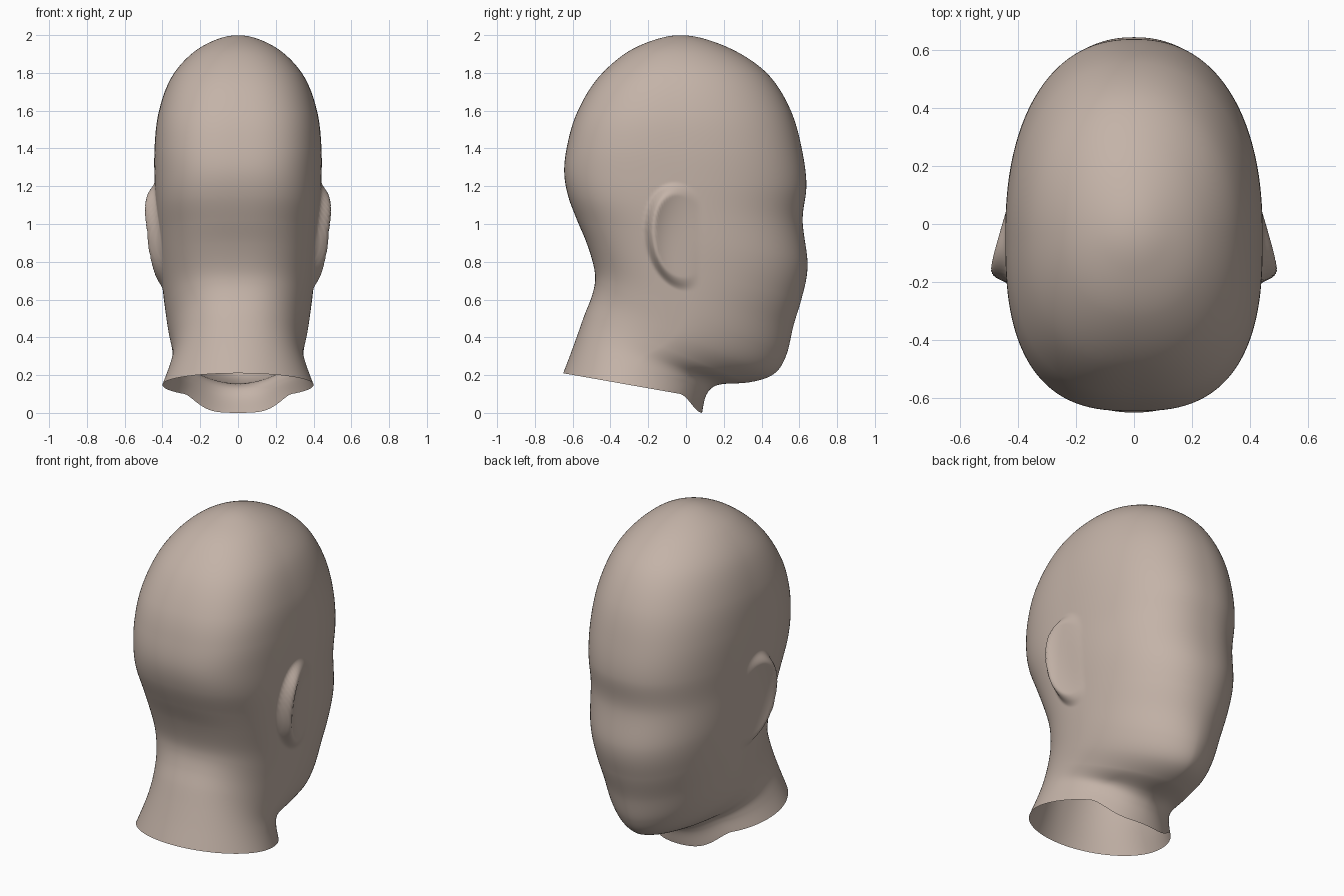
import bpy, bmesh, math

if "Cube" in bpy.data.objects:
    bpy.data.objects.remove(bpy.data.objects["Cube"])

# Key rings, neck rim to crown: back y, back z, front y, front z, half width, back and front squareness
KEYS = [
    (-.65, .21, .085, .0, .40, 2.0, 2.0),
    (-.608, .32, .105, .10, .365, 2.1, 1.9),
    (-.572, .42, .165, .153, .345, 2.2, 1.75),
    (-.537, .52, .33, .158, .35, 2.3, 1.65),
    (-.50, .61, .47, .20, .365, 2.4, 1.7),
    (-.48, .69, .535, .305, .38, 2.5, 1.8),
    (-.485, .77, .567, .46, .395, 2.5, 1.95),
    (-.525, .90, .612, .60, .41, 2.6, 2.1),
    (-.577, 1.02, .65, .78, .425, 2.6, 2.2),
    (-.627, 1.15, .612, 1.02, .437, 2.7, 2.3),
    (-.648, 1.28, .642, 1.20, .443, 2.7, 2.3),
    (-.63, 1.42, .615, 1.40, .443, 2.7, 2.3),
    (-.585, 1.58, .56, 1.60, .424, 2.6, 2.2),
    (-.48, 1.765, .45, 1.785, .36, 2.4, 2.1),
    (-.32, 1.91, .29, 1.905, .245, 2.2, 2.0),
    (-.16, 1.98, .11, 1.98, .115, 2.0, 2.0),
    (-.03, 2.003, -.03, 2.003, 0, 2.0, 2.0),
]
SEG, SUB, WIDEST = 256, 22, .47

# Extra end rings: continue the neck, and mirror the crown
first = tuple(2*a - b for a, b in zip(KEYS[0], KEYS[1]))
yb, zb, yf, zf, w, pb, pf = KEYS[-2]
ALL = [first] + KEYS + [(yf, zf, yb, zb, -w, pf, pb)]


# Average of an interpolating and a smoothing spline
def spline(a, b, c, d, t):
    cat = .5*(2*b + (c - a)*t + (2*a - 5*b + 4*c - d)*t*t + (3*b - a - 3*c + d)*t**3)
    bsp = ((1 - t)**3*a + (3*t**3 - 6*t*t + 4)*b + (-3*t**3 + 3*t*t + 3*t + 1)*c + t**3*d)/6
    return .5*(cat + bsp)


def key_at(s):
    i = min(int(s), len(KEYS) - 2)
    return [spline(*v, s - i) for v in zip(*ALL[i:i + 4])]


def smooth(lo, hi, v):
    t = max(0, min(1, (v - lo)/(hi - lo)))
    return t*t*(3 - 2*t)


# Outward swell of the ear: a dish that rises to a rim at the back and blends in at the front
def ear(y, z):
    yc = -.03 - .09*(z - .93)
    r = math.hypot((y - yc)/.165, (z - .935)/.255)
    mask = 1 - smooth(.84, 1.14, r)
    rise = max(0, min(1, (.07 - y)/.23))**1.2
    return .075*mask*rise*(.4 + .6*min(1, r*r))


def ring(s):
    yb, zb, yf, zf, w, pb, pf = key_at(s)
    bow = .08*max(0, 1 - s/3)**1.5
    pts = []
    for k in range(SEG):
        a = 2*math.pi*k/SEG
        c, sn = math.cos(a), math.sin(a)
        p = pf if c > 0 else pb
        n = (abs(c)**p + abs(sn)**p)**(1/p)
        c, sn = c/n, sn/n
        u = WIDEST + c*((1 - WIDEST) if c > 0 else WIDEST)
        x, y = w*sn, yb + (yf - yb)*u
        z = zb + (zf - zb)*u + bow*u*(1 - smooth(.84, .99, u))
        if abs(x) > .2:
            x += math.copysign(ear(y, z), x)
        pts.append((x, y, z))
    return pts


# Head and neck skin, open at the neck rim
bm = bmesh.new()
count = (len(KEYS) - 1)*SUB
rings = [[bm.verts.new(p) for p in ring(i/SUB)] for i in range(count + 1)]
for lo, hi in zip(rings, rings[1:]):
    for k in range(SEG):
        j = (k + 1) % SEG
        bm.faces.new((lo[k], hi[k], hi[j], lo[j]))
bmesh.ops.remove_doubles(bm, verts=rings[-1], dist=1e-4)
bmesh.ops.recalc_face_normals(bm, faces=bm.faces[:])
for f in bm.faces:
    f.smooth = True
mesh = bpy.data.meshes.new("head")
bm.to_mesh(mesh)
bm.free()
head = bpy.data.objects.new("head", mesh)
bpy.context.collection.objects.link(head)

# Warm clay colour
clay = bpy.data.materials.new("clay")
clay.diffuse_color = (.55, .45, .39, 1)
clay.use_nodes = True
clay.node_tree.nodes["Principled BSDF"].inputs["Base Color"].default_value = clay.diffuse_color
mesh.materials.append(clay)
